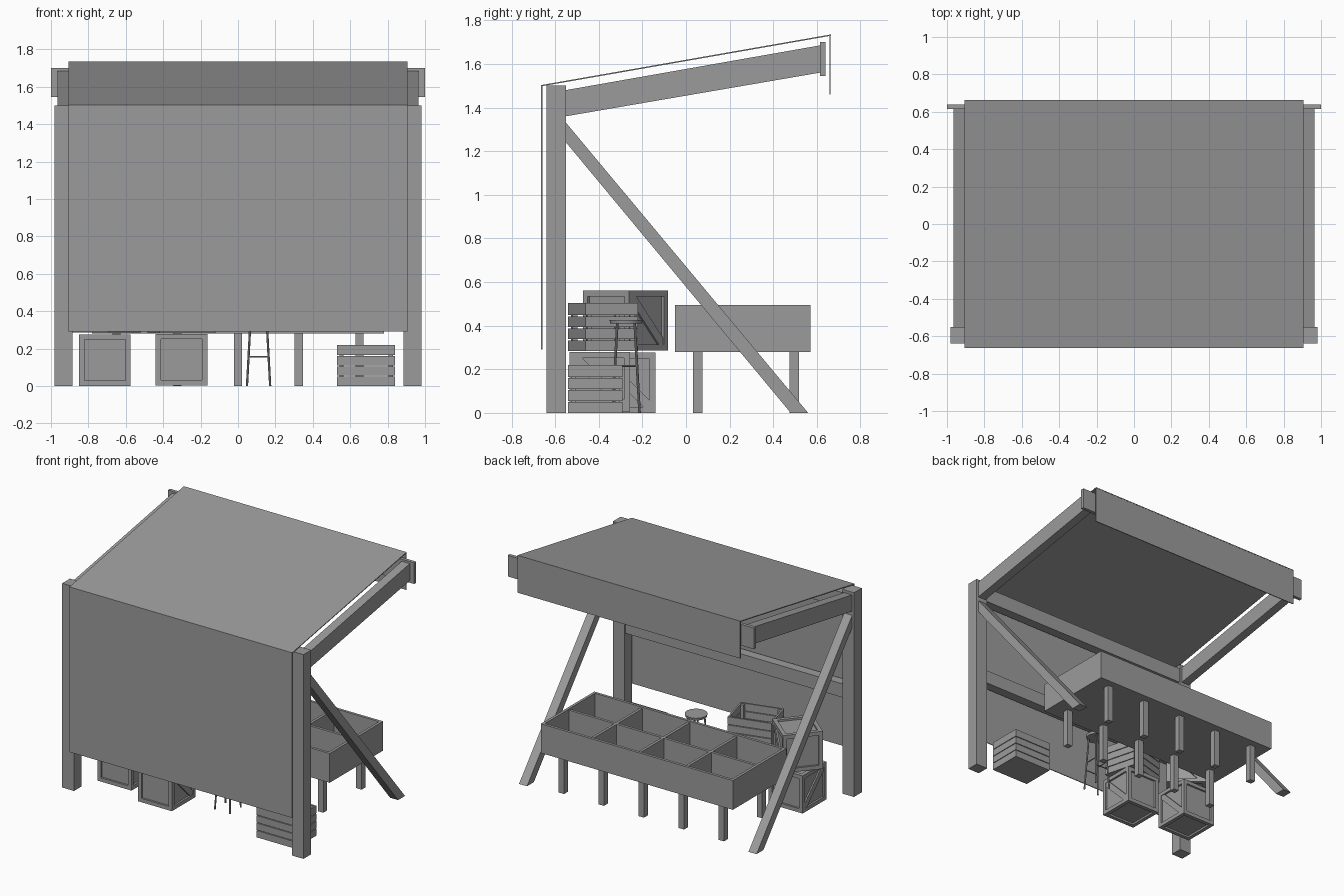
import bpy, bmesh
from math import radians, cos, sin, pi
from mathutils import Matrix, Vector

if "Cube" in bpy.data.objects:
    bpy.data.objects.remove(bpy.data.objects["Cube"], do_unlink=True)

GREY = (0.33, 0.33, 0.33, 1)
mat = bpy.data.materials.new("plain_grey")
mat.use_nodes = True
mat.diffuse_color = GREY
mat.node_tree.nodes["Principled BSDF"].inputs["Base Color"].default_value = GREY


def finish(name, bm, place=None):
    """Turn a bmesh into a named object."""
    if place:
        bm.transform(place)
    bmesh.ops.recalc_face_normals(bm, faces=bm.faces)
    mesh = bpy.data.meshes.new(name)
    bm.to_mesh(mesh)
    bm.free()
    mesh.materials.append(mat)
    obj = bpy.data.objects.new(name, mesh)
    bpy.context.collection.objects.link(obj)
    return obj


def add_box(bm, x, y, z):
    """Add a box given its (min, max) range on each axis."""
    lo, hi = zip(x, y, z)
    size = [b - a for a, b in zip(lo, hi)]
    mid = [(a + b) / 2 for a, b in zip(lo, hi)]
    m = Matrix.Translation(mid) @ Matrix.Diagonal((*size, 1))
    bmesh.ops.create_cube(bm, size=1, matrix=m)


def box(name, x, y, z):
    bm = bmesh.new()
    add_box(bm, x, y, z)
    return finish(name, bm)


def add_prism(bm, points, x0, x1):
    """Extrude a (y, z) outline along x."""
    face = bm.faces.new([bm.verts.new((x0, y, z)) for y, z in points])
    ext = bmesh.ops.extrude_face_region(bm, geom=[face])
    verts = [g for g in ext["geom"] if isinstance(g, bmesh.types.BMVert)]
    bmesh.ops.translate(bm, verts=verts, vec=(x1 - x0, 0, 0))


def prism(name, points, x0, x1):
    bm = bmesh.new()
    add_prism(bm, points, x0, x1)
    return finish(name, bm)


def add_rod(bm, a, b, r):
    a, b = Vector(a), Vector(b)
    d = b - a
    m = Matrix.Translation((a + b) / 2) @ d.to_track_quat("Z", "Y").to_matrix().to_4x4()
    bmesh.ops.create_cone(bm, cap_ends=True, segments=8, radius1=r, radius2=r,
                          depth=d.length, matrix=m)


# Timber frame
for side, s in (("right", -1), ("left", 1)):
    box(f"{side}_post", sorted((s * .885, s * .98)), (-.64, -.55), (0, 1.5))
    prism(f"{side}_rafter", [(-.55, 1.36), (.615, 1.56), (.615, 1.685), (-.55, 1.48)],
          s * .9, s * .965)
    prism(f"{side}_brace", [(-.55, 1.24), (-.55, 1.33), (.56, 0), (.48, 0)],
          s * .9, s * .965)
box("rear_fascia_beam", (-1, 1), (.615, .64), (1.545, 1.7))
box("upper_cross_beam", (-.885, .885), (-.63, -.56), (1.36, 1.47))
box("lower_cross_beam", (-.885, .885), (-.63, -.56), (.7, .8))

# Cloth cover: wall, roof and hanging flap
W = .905
box("front_sheet", (-W, W), (-.664, -.658), (.29, 1.5))
prism("roof_sheet", [(-.664, 1.497), (.664, 1.729), (.664, 1.735), (-.664, 1.503)], -W, W)
box("rear_flap", (-W, W), (.657, .663), (1.46, 1.732))

# Display tray with eight compartments
X0, X1, Y0, Y1, T = -.78, .78, -.05, .57, .02
tray = bmesh.new()
add_box(tray, (X0, X1), (Y0, Y1), (.28, .3))
for y in (Y0, Y1 - T):
    add_box(tray, (X0, X1), (y, y + T), (.28, .495))
for x in (X0, X1 - T):
    add_box(tray, (x, x + T), (Y0, Y1), (.28, .495))
add_box(tray, (X0, X1), (.25, .27), (.29, .485))
for i in (-1, 0, 1):
    add_box(tray, (i * .385 - .01, i * .385 + .01), (Y0 + T, Y1 - T), (.29, .485))
finish("display_tray", tray)
for i in range(-2, 3):
    for row, y in (("front", .053), ("rear", .497)):
        x = i * .325
        box(f"tray_{row}_leg_{i + 3}", (x - .022, x + .022), (y - .022, y + .022), (0, .28))


def framed_crate(name, loc, turn):
    """Closed crate: inset core, edge battens and diagonal braces."""
    bm = bmesh.new()
    h, b, inset = .138, .028, .014
    core = h - inset
    add_box(bm, (-core, core), (-core, core), (inset, 2 * h - inset))
    ends = ((-h, -h + b), (h - b, h))
    up = ((0, b), (2 * h - b, 2 * h))
    for p in ends:
        for q in ends:
            add_box(bm, p, q, (0, 2 * h))
        for q in up:
            add_box(bm, p, (-h + b, h - b), q)
            add_box(bm, (-h + b, h - b), p, q)
    e, w = h - b, .03
    diagonal = [(-e, 2 * h - b), (-e + w, 2 * h - b), (e, b + w), (e, b),
                (e - w, b), (-e, 2 * h - b - w)]
    for s in (-1, 1):
        add_prism(bm, diagonal, s * core, s * (h - .004))
    finish(name, bm, Matrix.Translation(loc) @ Matrix.Rotation(radians(turn), 4, "Z"))


framed_crate("right_lower_crate", (-.712, -.278, 0), 0)
framed_crate("right_upper_crate", (-.712, -.278, .285), 50)
framed_crate("middle_crate", (-.302, -.395, .003), 0)


def slatted_crate(name, loc, turn):
    """Open crate with four slats on each side and corner posts."""
    bm = bmesh.new()
    hx, hy, t, count, high, gap = .155, .125, .012, 4, .22, .005
    add_box(bm, (-hx, hx), (-hy, hy), (0, t))
    step = high / count
    for i in range(count):
        z = (i * step, (i + 1) * step - (gap if i < count - 1 else 0))
        for s in (-1, 1):
            add_box(bm, (-hx, hx), sorted((s * hy, s * (hy - t))), z)
            add_box(bm, sorted((s * hx, s * (hx - t))), (-hy + t, hy - t), z)
    for sx in (-1, 1):
        for sy in (-1, 1):
            add_box(bm, sorted((sx * (hx - t), sx * (hx - .035))),
                    sorted((sy * (hy - t), sy * (hy - .035))), (t, high - .005))
    finish(name, bm, Matrix.Translation(loc) @ Matrix.Rotation(radians(turn), 4, "Z"))


slatted_crate("left_slatted_crate", (.685, -.415, 0), 0)
slatted_crate("middle_slatted_crate", (-.302, -.38, .283), 15)

# Stool
stool = bmesh.new()
bmesh.ops.create_cone(stool, cap_ends=True, segments=32, radius1=.072, radius2=.076,
                      depth=.018, matrix=Matrix.Translation((0, 0, .418)))


def leg_point(k, z):
    r = (.062 - .022 * z / .41) * 2 ** .5
    a = pi / 4 + k * pi / 2
    return (r * cos(a), r * sin(a), z)


for k in range(4):
    add_rod(stool, leg_point(k, 0), leg_point(k, .412), .006)
    z = .155 if k % 2 == 0 else .215
    add_rod(stool, leg_point(k, z), leg_point(k + 1, z), .004)
seat = finish("stool", stool, Matrix.Translation((.11, -.275, 0)))
bpy.context.view_layer.objects.active = seat
seat.select_set(True)
bpy.ops.object.shade_smooth_by_angle(angle=radians(40))
